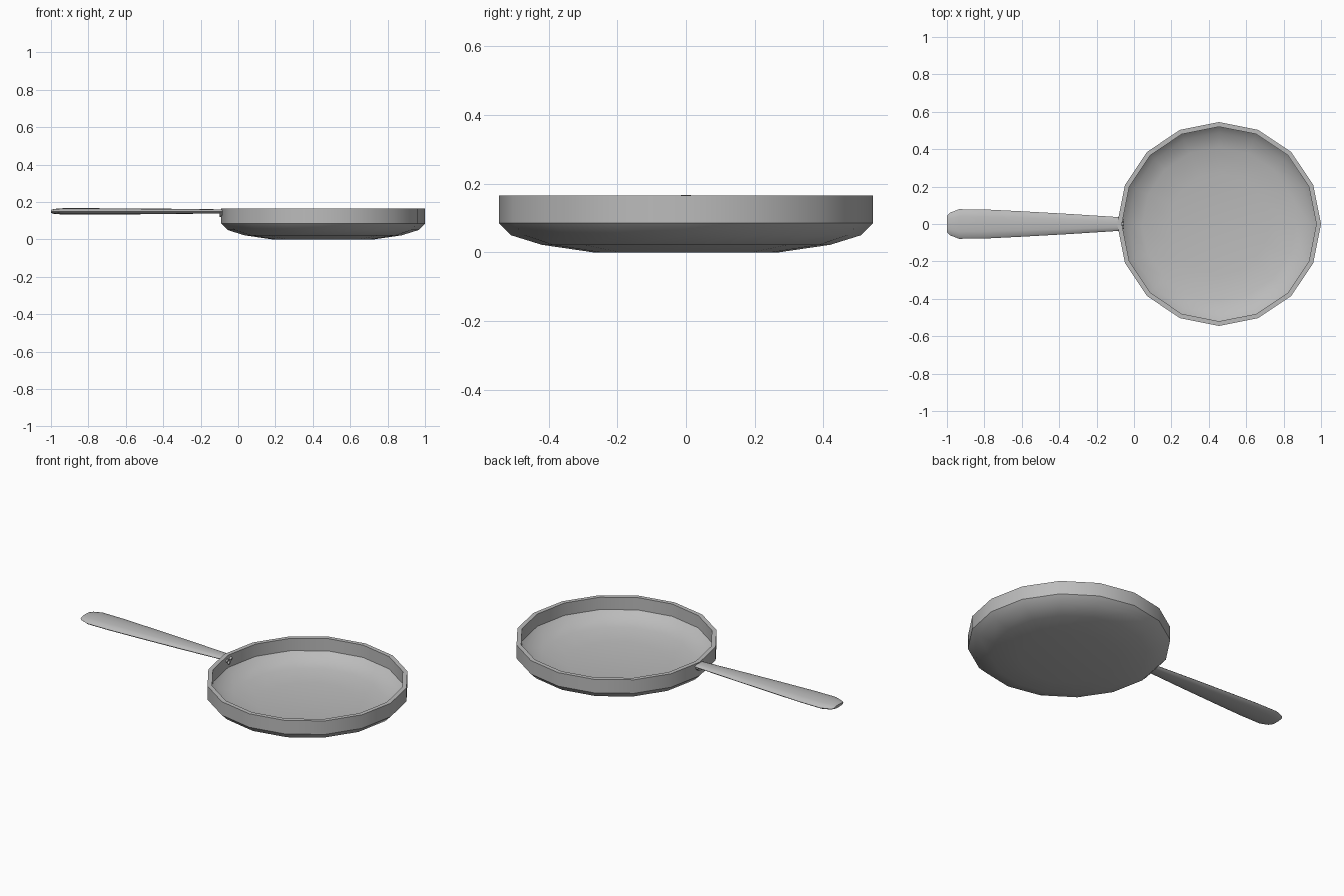
import bpy, bmesh
from math import pi, cos, sin, radians

cube = bpy.data.objects.get("Cube")
if cube:
    bpy.data.objects.remove(cube, do_unlink=True)

CENTRE_X = 0.455

metal = bpy.data.materials.new("grey metal")
metal.use_nodes = True
GREY = (0.5, 0.5, 0.5, 1)
metal.diffuse_color = GREY
metal.node_tree.nodes["Principled BSDF"].inputs["Base Color"].default_value = GREY


def loft(name, rings, angle=40):
    """Skin a list of point rings and cap both ends."""
    bm = bmesh.new()
    loops = [[bm.verts.new(p) for p in ring] for ring in rings]
    n = len(loops[0])
    for a, b in zip(loops, loops[1:]):
        for i in range(n):
            j = (i + 1) % n
            bm.faces.new((a[i], a[j], b[j], b[i]))
    bm.faces.new(loops[0])
    bm.faces.new(loops[-1])
    bmesh.ops.recalc_face_normals(bm, faces=bm.faces)
    mesh = bpy.data.meshes.new(name)
    bm.to_mesh(mesh)
    bm.free()
    mesh.materials.append(metal)
    obj = bpy.data.objects.new(name, mesh)
    bpy.context.collection.objects.link(obj)
    bpy.ops.object.select_all(action="DESELECT")
    obj.select_set(True)
    bpy.context.view_layer.objects.active = obj
    bpy.ops.object.shade_smooth_by_angle(angle=radians(angle))
    return obj


def circle(r, z):
    return [(CENTRE_X + r * cos(2 * pi * i / 16), r * sin(2 * pi * i / 16), z)
            for i in range(16)]


def oval(x, half_y, half_z, z, sides=12):
    return [(x, half_y * cos(2 * pi * i / sides), z + half_z * sin(2 * pi * i / sides))
            for i in range(sides)]


# Pan: outside from base to rim, then down the inside to the floor
profile = [(0.27, 0), (0.42, 0.022), (0.51, 0.05), (0.545, 0.085), (0.545, 0.165),
           (0.52, 0.165), (0.52, 0.092), (0.488, 0.062), (0.41, 0.037), (0.27, 0.017)]
loft("pan", [circle(r, z) for r, z in profile])

# Handle: flattened oval, wide at the grip end and narrow at the pan
stations = [(-1, 0.045, 0.008), (-0.985, 0.06, 0.013), (-0.935, 0.079, 0.017),
            (-0.8, 0.078, 0.017), (-0.6, 0.068, 0.016), (-0.35, 0.054, 0.014),
            (-0.1, 0.038, 0.011), (-0.08, 0.036, 0.01)]
loft("handle", [oval(x, hy, hz, 0.15) for x, hy, hz in stations])

# Mounting tab against the pan wall
loft("handle_mount", [oval(x, 0.032, 0.017, 0.138, 8) for x in (-0.1, -0.07)])

# Rivets on the inside wall
for i, (y, z) in enumerate([(-0.018, 0.14), (0.018, 0.14), (0, 0.122)]):
    rings = [[(x, y + p[1], z + p[2]) for p in oval(x, r, r, 0, 8)]
             for x, r in [(-0.075, 0.01), (-0.058, 0.01), (-0.053, 0.006)]]
    loft(f"rivet_{i + 1}", rings)
